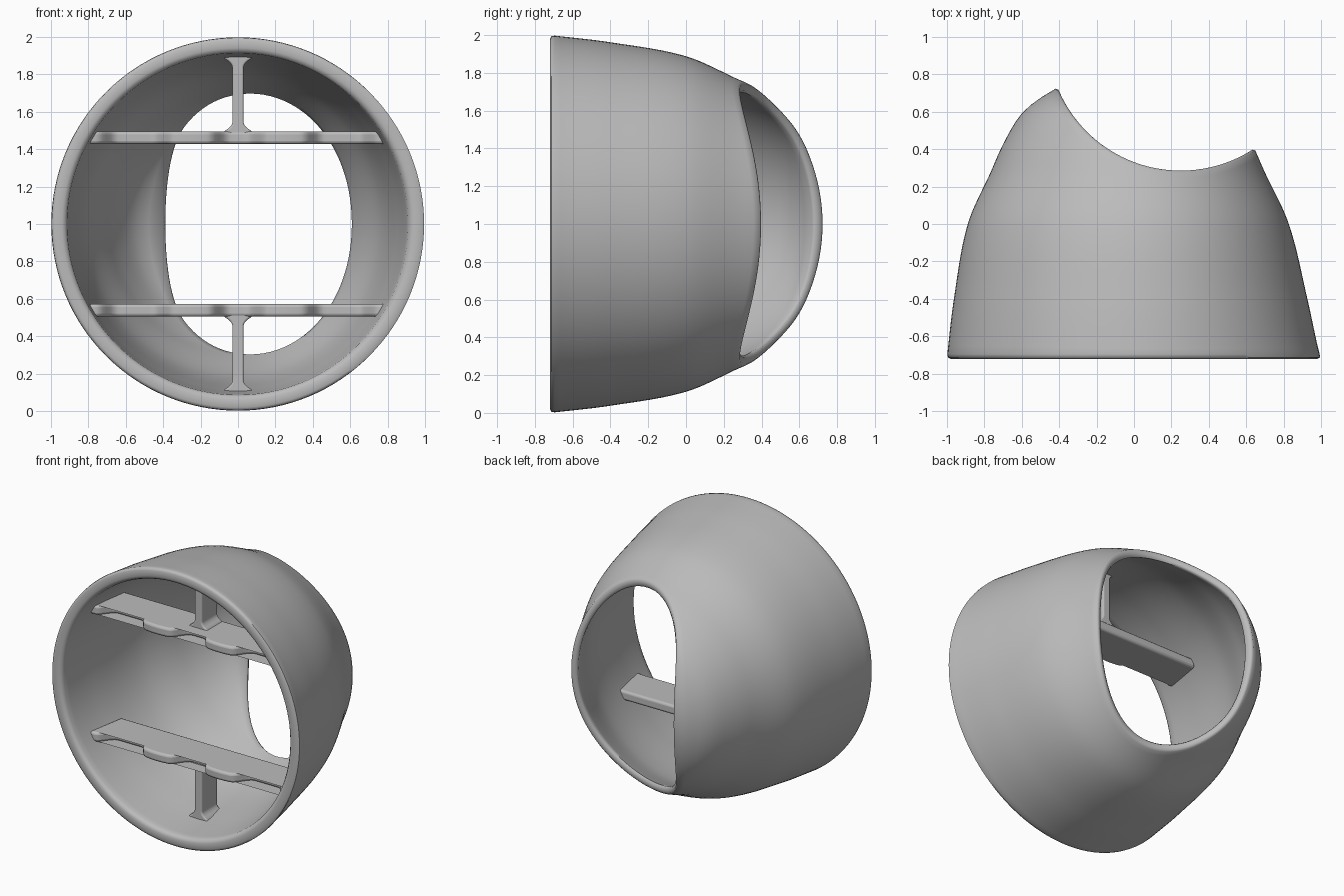
import bpy, bmesh, math

if "Cube" in bpy.data.objects:
    bpy.data.objects.remove(bpy.data.objects["Cube"])

grey = bpy.data.materials.new("plain grey")
grey.diffuse_color = (0.5, 0.5, 0.5, 1)
grey.use_nodes = True
grey.node_tree.nodes["Principled BSDF"].inputs["Base Color"].default_value = grey.diffuse_color

# Radius profiles along the depth: (y, radius)
OUTER = [(-.72, 1), (-.4, .962), (0, .888), (.285, .762), (.4, .712), (.55, .63),
         (.62, .57), (.68, .49), (.73, .405), (.80, .25)]
INNER = [(-.72, .915), (-.4, .885), (0, .82), (.285, .705), (.4, .655), (.55, .565),
         (.62, .485), (.67, .39), (.73, .24)]
CX, CY, CR = .25, .995, .71      # upright cylinder that scoops out the back opening
FRONT = -.72


def curve(pts, y):
    """Smooth interpolation through the profile points."""
    n = len(pts)
    i = 0
    while i < n - 2 and y > pts[i + 1][0]:
        i += 1

    def slope(k):
        a, b = pts[max(k - 1, 0)], pts[min(k + 1, n - 1)]
        return (b[1] - a[1]) / (b[0] - a[0])
    (y0, r0), (y1, r1) = pts[i], pts[i + 1]
    h = y1 - y0
    t = (y - y0) / h
    return ((2*t**3 - 3*t**2 + 1) * r0 + (t**3 - 2*t**2 + t) * h * slope(i)
            + (3*t**2 - 2*t**3) * r1 + (t**3 - t**2) * h * slope(i + 1))


def point(pts, y, a):
    """Wall point; the right flank is slightly flattened toward the back."""
    t = max(0, (y - FRONT) / 1.11)
    r = curve(pts, y) * (1 - .095 * t**.75 * max(0, math.cos(a))**2)
    return (r * math.cos(a), y, 1 + r * math.sin(a))


def cut_depth(pts, a, radius):
    """Depth at which the wall meets the scoop."""
    def inside(y):
        p = point(pts, y, a)
        return math.hypot(p[0] - CX, p[1] - CY) < radius
    y = 0
    while not inside(y) and y < pts[-1][0]:
        y += .01
    lo, hi = y - .01, y
    for _ in range(18):
        m = (lo + hi) / 2
        lo, hi = (lo, m) if inside(m) else (m, hi)
    return lo


def on_scoop(p, q, t):
    """Rounded opening lip between the outer and inner wall."""
    v = [p[k] + (q[k] - p[k]) * t for k in range(3)]
    d = math.hypot(v[0] - CX, v[1] - CY)
    s = CR / d
    return (CX + (v[0] - CX) * s, CY + (v[1] - CY) * s, v[2])


def finish(bm, name, angle=40):
    bmesh.ops.recalc_face_normals(bm, faces=bm.faces)
    me = bpy.data.meshes.new(name)
    bm.to_mesh(me)
    bm.free()
    me.materials.append(grey)
    ob = bpy.data.objects.new(name, me)
    bpy.context.collection.objects.link(ob)
    bpy.ops.object.select_all(action='DESELECT')
    ob.select_set(True)
    bpy.context.view_layer.objects.active = ob
    bpy.ops.object.shade_smooth_by_angle(angle=math.radians(angle))
    return ob


# Hollow tapered shell with rounded front rim and scooped back opening
bm = bmesh.new()
SEG, ROWS = 128, 32
rings = []
for i in range(SEG):
    a = 2 * math.pi * i / SEG
    yo = cut_depth(OUTER, a, CR + .012)
    yi = cut_depth(INNER, a, CR + .012)
    start = FRONT + .025
    outer = [point(OUTER, start + (yo - start) * k / ROWS, a) for k in range(ROWS + 1)]
    inner = [point(INNER, start + (yi - start) * k / ROWS, a) for k in range(ROWS, -1, -1)]
    lip = [on_scoop(outer[-1], inner[0], t) for t in (.2, .5, .8)]
    rim = [(r * math.cos(a), y, 1 + r * math.sin(a)) for r, y in
           ((.922, FRONT + .007), (.94, FRONT), (.98, FRONT), (.994, FRONT + .007))]
    rings.append([bm.verts.new(p) for p in outer + lip + inner + rim])
for i in range(SEG):
    A, B = rings[i], rings[(i + 1) % SEG]
    for k in range(len(A)):
        j = (k + 1) % len(A)
        bm.faces.new((A[k], A[j], B[j], B[k]))
finish(bm, "shell", 60)


def extrude(outline, axis, lo, hi, name, width):
    """Prism from a flat outline, with softened edges."""
    bm = bmesh.new()

    def place(u, v, w):
        return (u, v, w) if axis == 'z' else (u, w, v)
    vs = [bm.verts.new(place(u, v, lo)) for u, v in outline]
    f = bm.faces.new(vs)
    ext = bmesh.ops.extrude_face_region(bm, geom=[f])
    for v in ext['geom']:
        if isinstance(v, bmesh.types.BMVert):
            v.co = place(v.co.x, v.co.y if axis == 'z' else v.co.z, hi)
    ob = finish(bm, name)
    b = ob.modifiers.new("soft edges", 'BEVEL')
    b.width, b.segments, b.limit_method = width, 3, 'ANGLE'
    b.angle_limit = math.radians(50)
    return ob


def smooth(x, edge, w=.055):
    t = min(1, max(0, (x - edge + w) / (2 * w)))
    return t * t * (3 - 2 * t)


def scallop(x):
    """Front edge of a shelf: two bulging lobes and an end tab on each side."""
    x = abs(x)
    lobe = smooth(x, .1) - smooth(x, .4) + smooth(x, .7)
    bulge = .02 * max(0, 1 - ((x - .25) / .15)**2)
    return -.465 - .1 * lobe - bulge


# Shelves and flared struts, mirrored above and below the middle
front_edge = [(-.80 + 1.60 * k / 80, scallop(-.80 + 1.60 * k / 80)) for k in range(81)]
shelf_outline = front_edge + [(.75, -.27), (-.75, -.27)]
for label, s in (("upper", 1), ("lower", -1)):
    mid = 1 + s * .461
    extrude(shelf_outline, 'z', mid - .034, mid + .034, label + "_shelf", .02)
    half = []
    z0, z1 = .475, .915
    for k in range(41):
        z = z0 + (z1 - z0) * k / 40
        gap = min(abs(z - .495), abs(.885 - z)) if .495 < z < .885 else 0
        flare = .045 * max(0, 1 - gap / .05)**2
        half.append((.03 + flare, 1 + s * z))
    strut = half + [(-x, z) for x, z in reversed(half)]
    extrude(strut, 'y', -.46, -.28, label + "_strut", .012)
